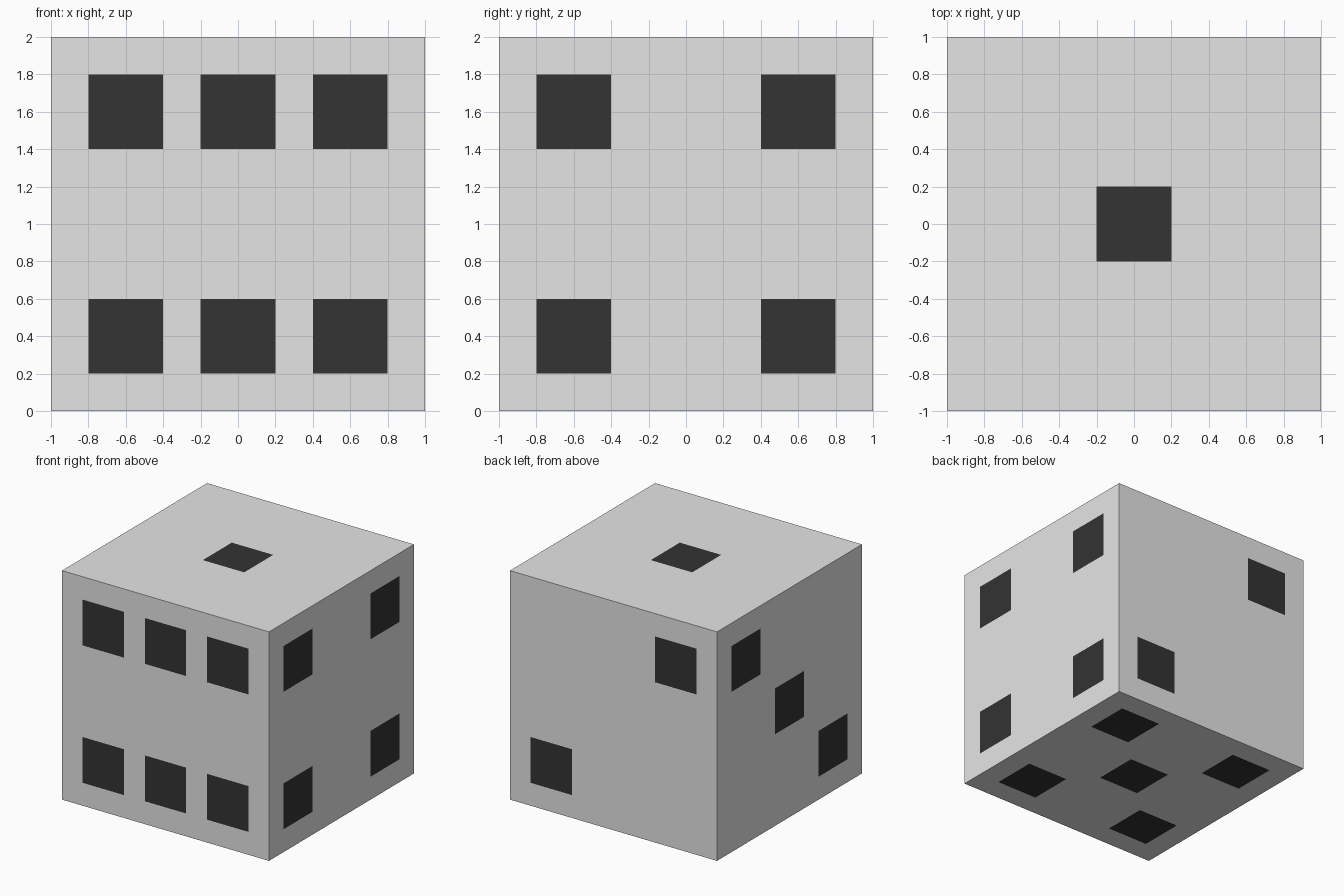
import bpy, bmesh
from mathutils import Vector

if "Cube" in bpy.data.objects:
    bpy.data.objects.remove(bpy.data.objects["Cube"])


def material(name, value):
    m = bpy.data.materials.new(name)
    m.diffuse_color = (value, value, value, 1)
    m.use_nodes = True
    m.node_tree.nodes["Principled BSDF"].inputs["Base Color"].default_value = m.diffuse_color
    return m


# Pip centres on each face, in that face's two remaining axes (x, y, z order)
D = 0.6
corners = [(a, b) for a in (-D, D) for b in (-D, D)]
pips = {
    (1, -1): [(x, z) for x in (-D, 0, D) for z in (-D, D)],  # front: six
    (0, 1): corners,                                         # right: four
    (2, 1): [(0, 0)],                                        # top: one
    (1, 1): [(D, -D), (-D, D)],                              # back: two
    (0, -1): [(D, D), (0, 0), (-D, -D)],                     # left: three
    (2, -1): corners + [(0, 0)],                             # bottom: five
}

# Cube cut along the pip edges
bm = bmesh.new()
bmesh.ops.create_cube(bm, size=2)
for axis in range(3):
    for cut in (-0.8, -0.4, -0.2, 0.2, 0.4, 0.8):
        normal = Vector((0, 0, 0))
        normal[axis] = 1
        bmesh.ops.bisect_plane(bm, geom=bm.verts[:] + bm.edges[:] + bm.faces[:],
                               plane_co=normal * cut, plane_no=normal)

# Dark pips: faces lying inside a pip square on their side of the cube
bm.normal_update()
for f in bm.faces:
    axis = max(range(3), key=lambda i: abs(f.normal[i]))
    side = 1 if f.normal[axis] > 0 else -1
    c = f.calc_center_median()
    u, v = [c[i] for i in range(3) if i != axis]
    f.material_index = int(any(abs(u - a) < 0.2 and abs(v - b) < 0.2
                               for a, b in pips[axis, side]))

bmesh.ops.translate(bm, verts=bm.verts, vec=(0, 0, 1))
mesh = bpy.data.meshes.new("die")
bm.to_mesh(mesh)
bm.free()
mesh.materials.append(material("light grey", 0.785))
mesh.materials.append(material("charcoal", 0.0335))
bpy.context.collection.objects.link(bpy.data.objects.new("die", mesh))
